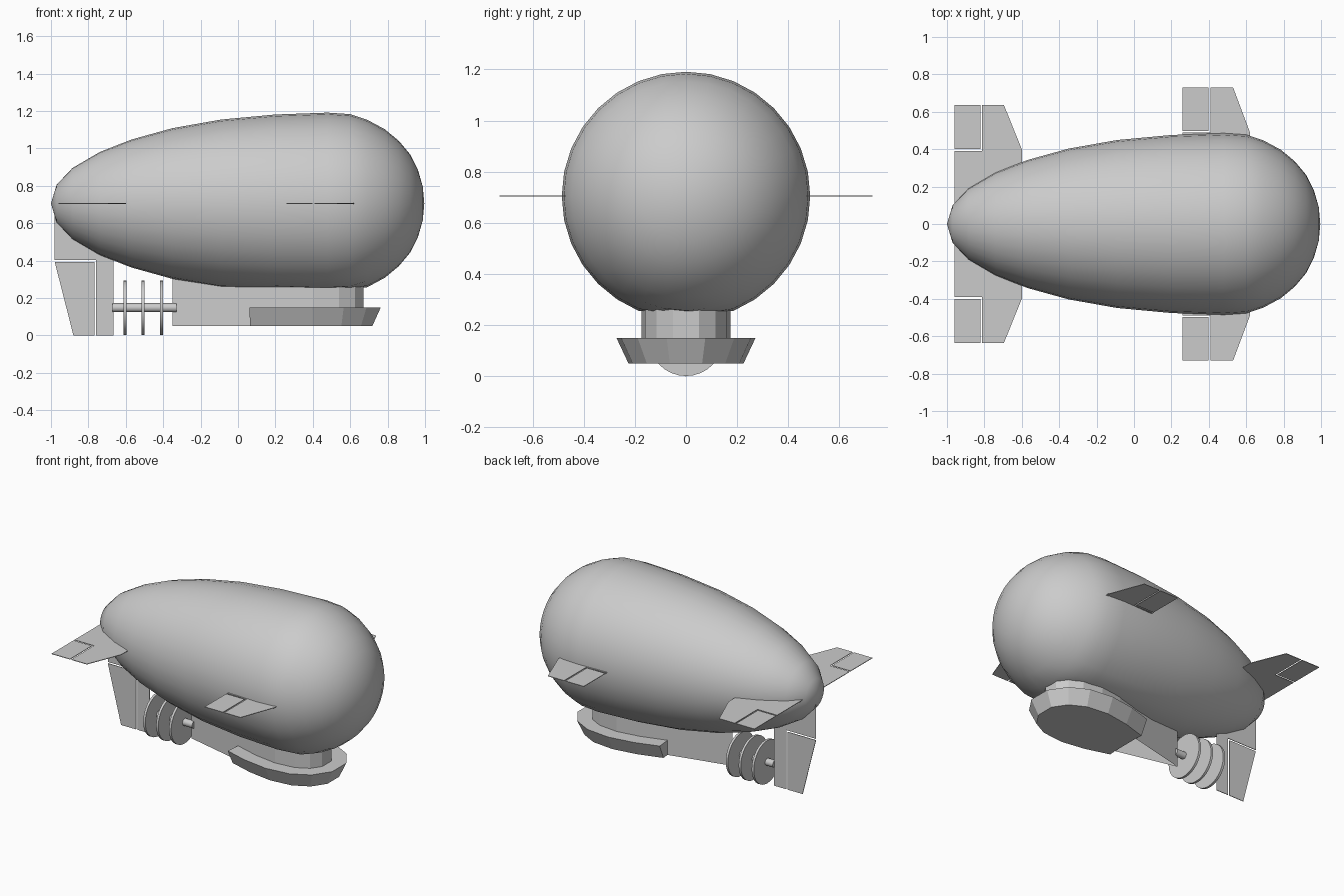
import bpy, bmesh, math
from mathutils import Vector

if "Cube" in bpy.data.objects:
    bpy.data.objects.remove(bpy.data.objects["Cube"])


def make_object(name, bm):
    bmesh.ops.recalc_face_normals(bm, faces=bm.faces)
    me = bpy.data.meshes.new(name)
    bm.to_mesh(me)
    bm.free()
    ob = bpy.data.objects.new(name, me)
    bpy.context.collection.objects.link(ob)
    return ob


def plate(name, pts, mapping, normal, thick=0.004):
    """Thin flat plate from a 2D outline."""
    bm = bmesh.new()
    n = Vector(normal) * thick
    face = bm.faces.new([bm.verts.new(Vector(mapping(a, b)) - n / 2) for a, b in pts])
    ext = bmesh.ops.extrude_face_region(bm, geom=[face])
    bmesh.ops.translate(bm, vec=n, verts=[v for v in ext["geom"] if isinstance(v, bmesh.types.BMVert)])
    return make_object(name, bm)


def rod(name, x0, x1, radius, z, sides):
    bpy.ops.mesh.primitive_cylinder_add(vertices=sides, radius=radius, depth=x1 - x0,
                                        location=((x0 + x1) / 2, 0, z), rotation=(0, math.pi / 2, 0))
    ob = bpy.context.object
    ob.name = name
    bpy.ops.object.shade_smooth_by_angle(angle=math.radians(35))
    return ob


# Gas envelope: lathe about x, flattened where it meets the gondola
CZ, SIDES = 0.705, 32
profile = [(-0.97, 0.10), (-0.885, 0.19), (-0.74, 0.275), (-0.57, 0.342), (-0.35, 0.403),
           (-0.09, 0.449), (0.20, 0.476), (0.48, 0.486), (0.60, 0.478), (0.69, 0.448),
           (0.785, 0.397), (0.86, 0.335), (0.92, 0.263), (0.962, 0.18), (0.988, 0.09)]
bm = bmesh.new()
rings = []
for x, r in profile:
    ring = []
    for i in range(SIDES):
        a = 2 * math.pi * i / SIDES
        ring.append(bm.verts.new((x, r * math.sin(a), max(0.25, CZ + r * math.cos(a)))))
    rings.append(ring)
tail, nose = bm.verts.new((-1.0, 0, CZ)), bm.verts.new((0.996, 0, CZ))
for i in range(SIDES):
    j = (i + 1) % SIDES
    bm.faces.new((tail, rings[0][i], rings[0][j]))
    bm.faces.new((nose, rings[-1][j], rings[-1][i]))
    for p, q in zip(rings, rings[1:]):
        bm.faces.new((p[i], q[i], q[j], p[j]))
for f in bm.faces:
    f.smooth = True
make_object("envelope", bm)

# Gondola keel: teardrop wall with a sharp stern, floored under the cabin
half = [(0.07, 0.10), (0.24, 0.15), (0.40, 0.175), (0.54, 0.16), (0.625, 0.115), (0.67, 0.05)]
arc = [Vector((x, y)) for x, y in half] + [Vector((x, -y)) for x, y in reversed(half)]
outline = arc + [Vector((-0.35, 0))]
bm = bmesh.new()
low = [bm.verts.new((p.x, p.y, 0.05)) for p in outline]
top = [bm.verts.new((p.x, p.y, 0.32)) for p in outline]
for i in range(len(outline)):
    j = (i + 1) % len(outline)
    bm.faces.new((low[i], low[j], top[j], top[i]))
bm.faces.new(low[:-1])
make_object("gondola_keel", bm)


# Cabin: flared skirt swept around the front of the keel
def offset(k, d):
    a, b = arc[max(k - 1, 0)], arc[min(k + 1, len(arc) - 1)]
    t = (b - a).normalized()
    n = Vector((-t.y, t.x))
    if k in (0, len(arc) - 1):
        n = Vector((-0.1, 1 if k == 0 else -1))
    return arc[k] + n * d


bm = bmesh.new()
sections = []
for k in range(len(arc)):
    section = [(arc[k], 0.05), (offset(k, 0.05), 0.05), (offset(k, 0.097), 0.15), (arc[k], 0.15)]
    sections.append([bm.verts.new((p.x, p.y, z)) for p, z in section])
for p, q in zip(sections, sections[1:]):
    for i in range(4):
        j = (i + 1) % 4
        bm.faces.new((p[i], p[j], q[j], q[i]))
bm.faces.new(sections[0])
bm.faces.new(sections[-1])
make_object("cabin_skirt", bm)

# Horizontal fins and their hinged flaps, on both sides
fins = {
    "rear_fin": [(-0.96, 0.05), (-0.96, 0.39), (-0.812, 0.39), (-0.812, 0.635), (-0.695, 0.635),
                 (-0.60, 0.40), (-0.60, 0.25)],
    "rear_flap": [(-0.96, 0.40), (-0.822, 0.40), (-0.822, 0.635), (-0.96, 0.635)],
    "front_fin": [(0.26, 0.42), (0.26, 0.488), (0.408, 0.488), (0.408, 0.73), (0.53, 0.73),
                  (0.62, 0.49), (0.62, 0.42)],
    "front_flap": [(0.26, 0.498), (0.398, 0.498), (0.398, 0.73), (0.26, 0.73)],
}
for name, pts in fins.items():
    for side, s in (("left", 1), ("right", -1)):
        plate(f"{name}_{side}", pts, lambda x, y: (x, s * y, CZ), (0, 0, 1))

# Vertical tail fin and rudder
upright = lambda x, z: (x, 0, z)
plate("tail_fin", [(-0.98, 0.70), (-0.98, 0.403), (-0.758, 0.403), (-0.758, 0), (-0.665, 0),
                   (-0.665, 0.48), (-0.75, 0.70)], upright, (0, 1, 0))
plate("rudder", [(-0.98, 0.393), (-0.768, 0.393), (-0.768, 0), (-0.88, 0)], upright, (0, 1, 0))

# Propeller shaft and discs
rod("shaft", -0.67, -0.33, 0.024, 0.148, 16)
for n, x in enumerate((-0.605, -0.507, -0.41)):
    rod(f"propeller_disc_{n + 1}", x - 0.008, x + 0.008, 0.146, 0.147, 32)
